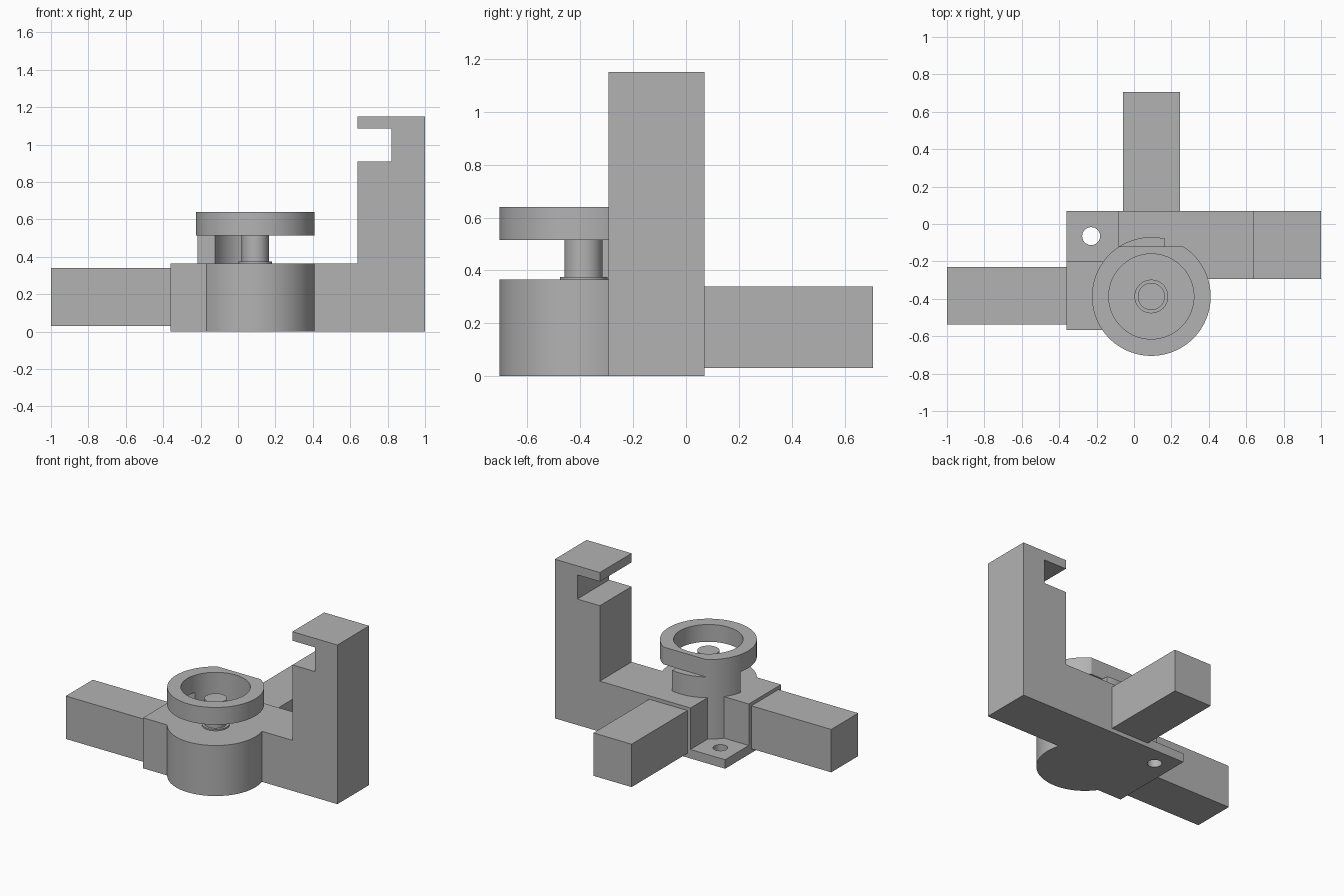
import bpy, bmesh
from math import acos, asin, cos, sin, pi, radians
from mathutils import Vector

if "Cube" in bpy.data.objects:
    bpy.data.objects.remove(bpy.data.objects["Cube"], do_unlink=True)

grey = bpy.data.materials.new("plain_grey")
grey.use_nodes = True
COLOUR = (0.45, 0.45, 0.45, 1)
grey.diffuse_color = COLOUR
grey.node_tree.nodes["Principled BSDF"].inputs["Base Color"].default_value = COLOUR

# Shared dimensions
CX, CY = 0.0925, -0.3875            # drum axis
R_OUT, R_IN, R_PIN = 0.3175, 0.2275, 0.0725
DECK, RING_LOW, RING_TOP = 0.365, 0.515, 0.64


def prism(name, outline, start, sweep):
    """Extrude a closed outline of 3D points along the sweep vector."""
    bm = bmesh.new()
    face = bm.faces.new([bm.verts.new(Vector(p) + Vector(start)) for p in outline])
    grown = bmesh.ops.extrude_face_region(bm, geom=[face])["geom"]
    bmesh.ops.translate(bm, vec=sweep, verts=[v for v in grown if isinstance(v, bmesh.types.BMVert)])
    bmesh.ops.recalc_face_normals(bm, faces=bm.faces)
    mesh = bpy.data.meshes.new(name)
    bm.to_mesh(mesh)
    bm.free()
    mesh.materials.append(grey)
    obj = bpy.data.objects.new(name, mesh)
    bpy.context.collection.objects.link(obj)
    return obj


def box(name, x0, x1, y0, y1, z0, z1):
    outline = [(x0, y0, 0), (x1, y0, 0), (x1, y1, 0), (x0, y1, 0)]
    return prism(name, outline, (0, 0, z0), (0, 0, z1 - z0))


def arc(radius, a0, a1, steps):
    return [(radius * cos(a0 + (a1 - a0) * i / steps),
             radius * sin(a0 + (a1 - a0) * i / steps), 0) for i in range(steps + 1)]


def cylinder(name, x, y, radius, z0, z1, sides=96):
    outline = arc(radius, 0, 2 * pi, sides)[:-1]
    return prism(name, outline, (x, y, z0), (0, 0, z1 - z0))


def combine(target, other, operation):
    """Apply a boolean and discard the second object."""
    mod = target.modifiers.new("combine", 'BOOLEAN')
    mod.operation, mod.solver, mod.object = operation, 'EXACT', other
    bpy.context.view_layer.objects.active = target
    bpy.ops.object.modifier_apply(modifier=mod.name)
    bpy.data.objects.remove(other, do_unlink=True)


def smooth(obj):
    bpy.ops.object.select_all(action='DESELECT')
    obj.select_set(True)
    bpy.context.view_layer.objects.active = obj
    bpy.ops.object.shade_smooth_by_angle(angle=radians(30))


# Base: deck and notched upright in one side profile
side = [(-0.085, 0), (1, 0), (1, 1.15), (0.64, 1.15), (0.64, 1.085), (0.82, 1.085),
        (0.82, 0.91), (0.64, 0.91), (0.64, DECK), (-0.085, DECK)]
base = prism("base_with_upright", [(x, 0, z) for x, z in side], (0, -0.293, 0), (0, 0.363, 0))
combine(base, box("side_block", -0.362, -0.02, -0.568, -0.2, 0, DECK), 'UNION')
combine(base, cylinder("drum", CX, CY, R_OUT, 0, DECK), 'UNION')
# Mounting flange in the rear corner, with a bolt hole
combine(base, box("flange", -0.362, -0.02, -0.25, 0.07, 0, 0.065), 'UNION')
combine(base, cylinder("bolt_hole", -0.229, -0.065, 0.048, -0.1, 0.2, 48), 'DIFFERENCE')
smooth(base)

# Square arms
box("side_arm", -1, -0.362, -0.538, -0.23, 0.03, 0.34)
box("rear_arm", -0.06, 0.245, 0.07, 0.707, 0.03, 0.34)

# Curved support between drum and ring
support = (arc(R_OUT, acos(R_PIN / R_OUT), pi - asin(R_PIN / R_OUT), 28)
           + arc(R_IN, pi - asin(R_PIN / R_IN), acos(R_PIN / R_IN), 28))
smooth(prism("ring_support", support, (CX, CY, DECK), (0, 0, RING_LOW - DECK)))

# Ring with a flat at the rear
ring = cylinder("ring", CX, CY, R_OUT, RING_LOW, RING_TOP)
combine(ring, cylinder("ring_bore", CX, CY, R_IN, 0.4, 0.8), 'DIFFERENCE')
combine(ring, box("ring_flat", -0.5, 0.7, -0.12, 0.2, 0.4, 0.8), 'DIFFERENCE')
smooth(ring)

# Centre pin and washer
smooth(cylinder("centre_pin", CX, CY, R_PIN, DECK, 0.56, 64))
smooth(cylinder("washer", CX, CY, 0.09, DECK, 0.375, 64))
